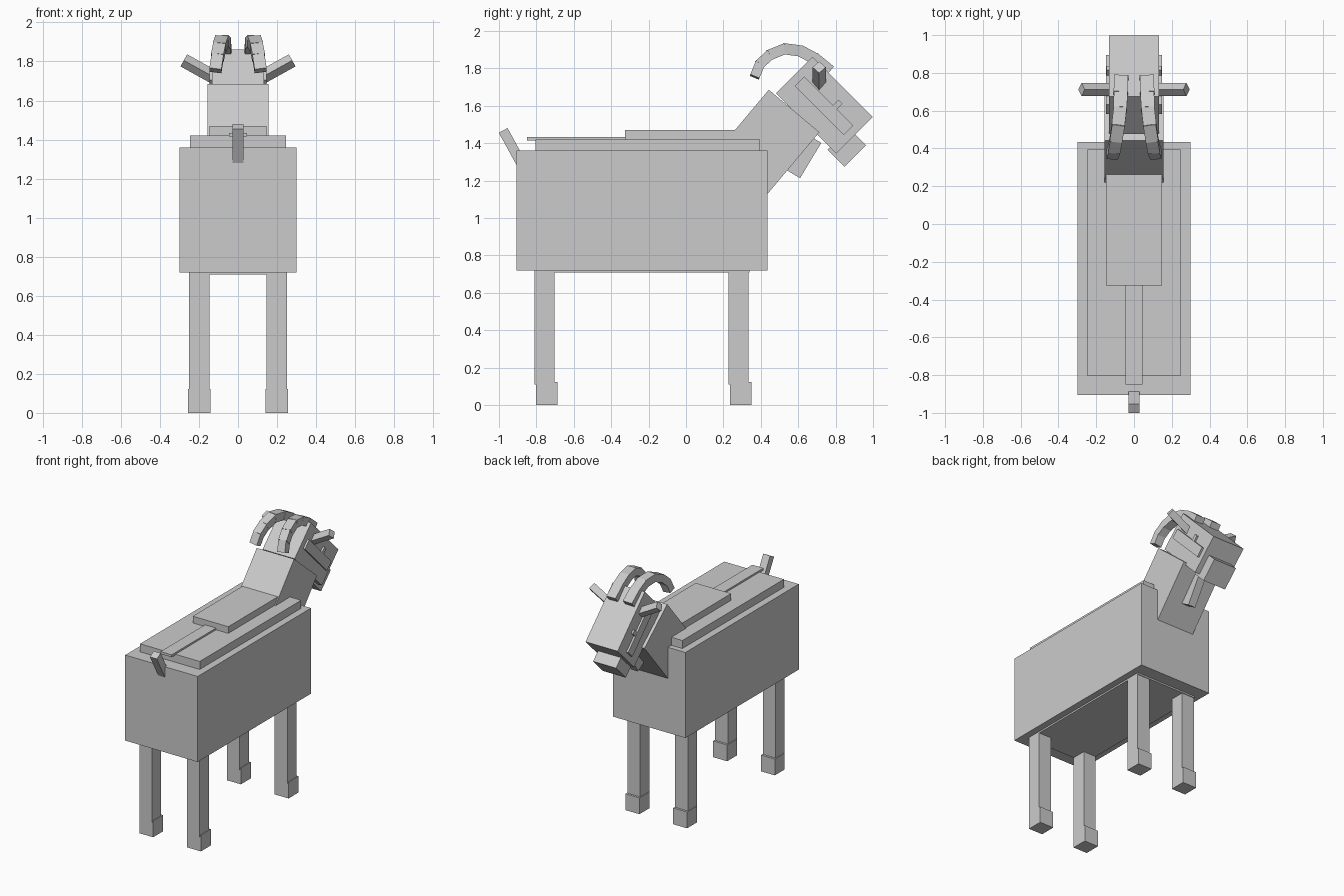
import bpy, bmesh
from math import radians, atan2, sin, cos
from mathutils import Matrix, Vector

if "Cube" in bpy.data.objects:
    bpy.data.objects.remove(bpy.data.objects["Cube"])


def box(name, center, size, rot=None, taper=1.0):
    """Flat-shaded box; rot is a pitch about x in degrees or a 3x3 matrix."""
    bm = bmesh.new()
    bmesh.ops.create_cube(bm, size=1.0)
    for v in bm.verts:
        k = taper if v.co.y > 0 else 1.0
        v.co = Vector((v.co.x * size[0] * k, v.co.y * size[1], v.co.z * size[2] * k))
    if rot is None:
        m = Matrix.Identity(4)
    elif isinstance(rot, (int, float)):
        m = Matrix.Rotation(radians(rot), 4, 'X')
    else:
        m = rot.to_4x4()
    bm.transform(Matrix.Translation(center) @ m)
    mesh = bpy.data.meshes.new(name)
    bm.to_mesh(mesh)
    bm.free()
    ob = bpy.data.objects.new(name, mesh)
    bpy.context.collection.objects.link(ob)
    return ob


def span(name, x, y, z):
    """Axis-aligned box from ranges."""
    r = (x, y, z)
    return box(name, [(a + b) / 2 for a, b in r], [b - a for a, b in r])


def mirrored(ob):
    mod = ob.modifiers.new("mirror", 'MIRROR')
    mod.use_axis[0] = True
    return ob


# torso and its raised coat layers
span("body", (-.30, .30), (-.905, .435), (.72, 1.36))
span("belly", (-.25, .25), (-.81, .34), (.708, .75))
span("back_coat", (-.247, .247), (-.805, .395), (1.34, 1.42))
span("withers", (-.147, .147), (-.325, .40), (1.40, 1.47))
span("spine_strip", (-.046, .046), (-.85, -.30), (1.415, 1.433))
box("tail", (0, -.915, 1.354), (.057, .26, .053), -61.3)

# legs and hooves
for label, y in (("back", -.81), ("front", .227)):
    mirrored(span(label + "_leg", (.145, .25), (y, y + .108), (.11, .74)))
    mirrored(span(label + "_hoof", (.14, .255), (y + .007, y + .124), (0, .122)))

# neck, head and muzzle
box("neck", (0, .385, 1.342), (.31, .353, .60), -40)
box("head", (0, .739, 1.603), (.265, .456, .276), -45)
box("jaw", (0, .8595, 1.377), (.19, .128, .163), -45)
box("beard", (0, .628, 1.33), (.06, .09, .22), -31)

# face panels and eyes
mirrored(box("cheek_panel", (.135, .738, 1.599), (.024, .37, .072), -45))
mirrored(box("eye", (.134, .8085, 1.603), (.024, .03, .052), -45))

# ears: square bars turned on edge and tilted upward
ear_rot = Matrix.Rotation(radians(-29), 3, 'Y') @ Matrix.Rotation(radians(45), 3, 'X')
mirrored(box("ear", (.19, .712, 1.757), (.20, .05, .05), ear_rot))

# horns: tapering segments along a backward curl
path = [Vector(p) for p in (
    (.068, .765, 1.789), (.070, .687, 1.853), (.073, .612, 1.893), (.083, .527, 1.904),
    (.095, .449, 1.872), (.105, .396, 1.824), (.115, .369, 1.759))]
for i, (a, b) in enumerate(zip(path, path[1:])):
    d = (b - a).normalized()
    side = (Vector((1, 0, 0)) - d * d.x).normalized()
    rot = Matrix((side, d, side.cross(d))).transposed()
    s = 1 - i * .035
    mirrored(box(f"horn_segment_{i + 1}", (a + b) / 2,
                 (.075 * s, (b - a).length + .012, .064 * s), rot))
